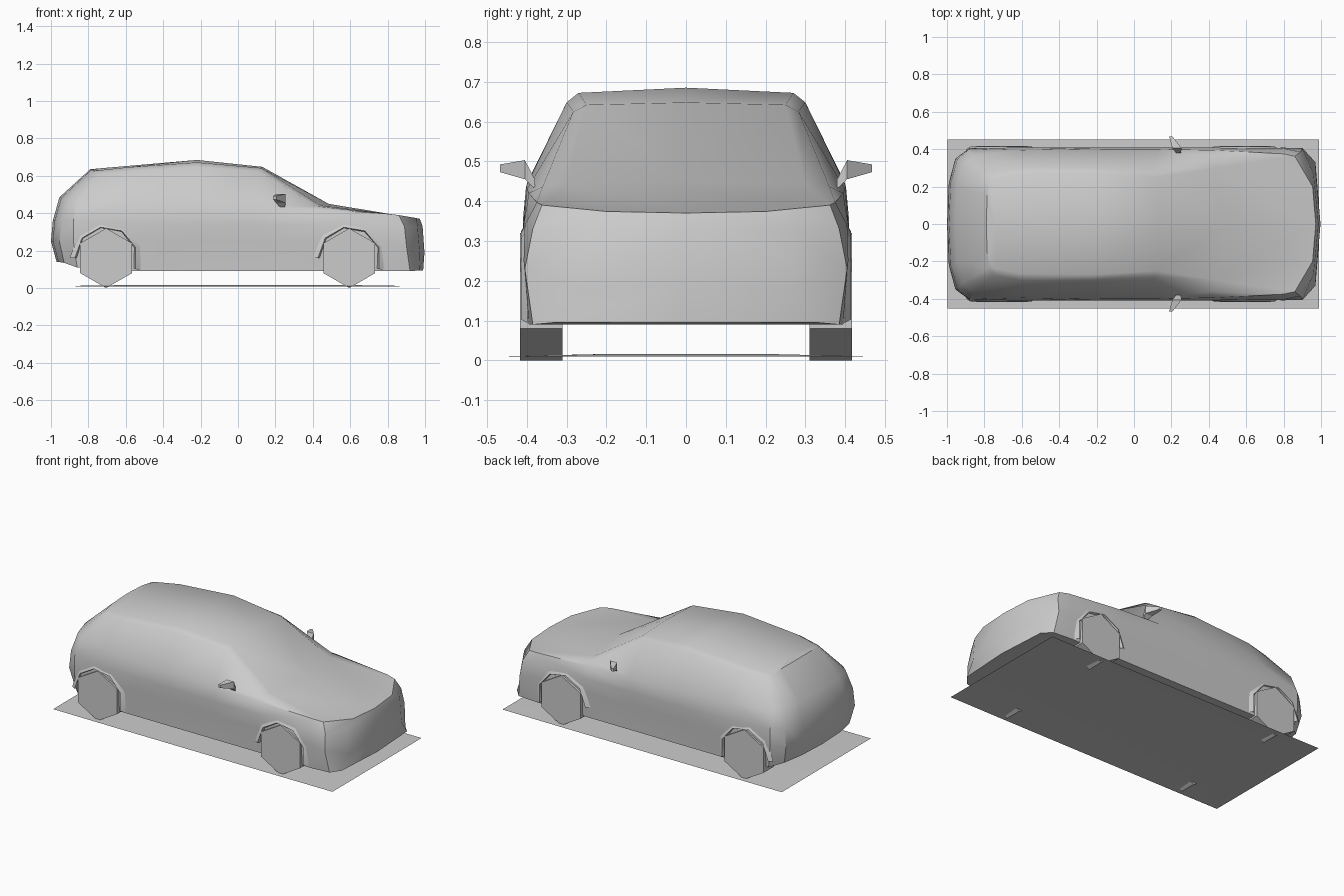
import bpy
import bmesh
from math import sin, cos, radians

cube = bpy.data.objects.get("Cube")
if cube:
    bpy.data.objects.remove(cube, do_unlink=True)

grey = bpy.data.materials.new("plain grey")
grey.use_nodes = True
COLOUR = (0.6, 0.6, 0.6, 1)
grey.diffuse_color = COLOUR
grey.node_tree.nodes["Principled BSDF"].inputs["Base Color"].default_value = COLOUR


def finish(bm, name, smooth_angle=None):
    """Weld, orient and link a mesh as a named object."""
    bmesh.ops.remove_doubles(bm, verts=bm.verts, dist=0.0005)
    bmesh.ops.recalc_face_normals(bm, faces=bm.faces)
    mesh = bpy.data.meshes.new(name)
    bm.to_mesh(mesh)
    bm.free()
    mesh.materials.append(grey)
    obj = bpy.data.objects.new(name, mesh)
    bpy.context.collection.objects.link(obj)
    if smooth_angle:
        bpy.ops.object.select_all(action="DESELECT")
        obj.select_set(True)
        bpy.context.view_layer.objects.active = obj
        bpy.ops.object.shade_smooth_by_angle(angle=radians(smooth_angle))
    return obj


def add_face(bm, points, side=1):
    """Add one polygon, optionally reflected across the centre plane."""
    bm.faces.new([bm.verts.new((x, y * side, z)) for x, y, z in points])


def strip(bm, lower, upper, side=1, closed=False):
    """Bridge two point rows with quads, using triangles where they meet."""
    count = len(lower)
    for i in range(count if closed else count - 1):
        j = (i + 1) % count
        corners = []
        for point in (lower[i], lower[j], upper[j], upper[i]):
            if point not in corners:
                corners.append(point)
        if len(corners) > 2:
            add_face(bm, corners, side)


# Body rows run from the tail centre, along one side, to the nose centre
sill = [(-.97, 0, .14), (-.96, .2, .14), (-.93, .33, .135), (-.86, .39, .11),
        (-.6, .395, .09), (-.22, .395, .09), (.12, .395, .09), (.42, .395, .09),
        (.8, .395, .09), (.92, .385, .09), (.97, .33, .095), (.99, 0, .095)]
middle = [(-1, 0, .25), (-.99, .22, .25), (-.955, .35, .25), (-.88, .405, .25),
          (-.6, .402, .25), (-.22, .4, .25), (.12, .4, .25), (.42, .4, .25),
          (.8, .408, .25), (.9, .405, .23), (.973, .27, .18), (.997, 0, .19)]
shoulder = [(-.99, 0, .36), (-.98, .22, .36), (-.945, .345, .36), (-.88, .402, .36),
            (-.6, .41, .35), (-.22, .408, .34), (.12, .408, .34), (.42, .408, .34),
            (.8, .405, .34), (.89, .385, .33), (.96, .27, .33), (.987, 0, .33)]
belt = [(-.955, 0, .485), (-.945, .2, .482), (-.915, .315, .475), (-.86, .37, .466),
        (-.6, .395, .455), (-.22, .402, .437), (.12, .4, .43), (.42, .395, .42),
        (.8, .375, .397), (.86, .362, .39), (.955, .2, .374), (.972, 0, .37)]

# Roof edge, roof shoulder and centre line complete the upper shell
roof_edge = [(-.79, 0, .635), (-.785, .15, .632), (-.775, .23, .624), (-.745, .275, .61),
             (-.6, .302, .622), (-.22, .3, .648), (.11, .283, .625), (.42, .36, .437)]
roof_inner = roof_edge[:3] + [(-.74, .24, .63), (-.6, .265, .645), (-.22, .27, .672),
                              (.125, .25, .642), (.44, .3, .442)]
centre = [(-.74, 0, .64), (-.6, 0, .652), (-.22, 0, .685), (.13, 0, .648), (.485, 0, .45)]

bm = bmesh.new()
for side in (1, -1):
    for lower, upper in ((sill, middle), (middle, shoulder), (shoulder, belt)):
        strip(bm, lower, upper, side)
    strip(bm, belt[:8], roof_edge, side)
    strip(bm, roof_edge, roof_inner, side)
    strip(bm, roof_inner[3:], centre, side)
    # Rear lip of the roof
    add_face(bm, roof_inner[:4] + centre[:1], side)
    # Bonnet and scuttle
    scuttle, cowl = roof_edge[7], roof_inner[7]
    add_face(bm, [belt[7], belt[8], scuttle], side)
    add_face(bm, [scuttle, belt[8], belt[9], cowl], side)
    add_face(bm, [cowl, belt[9], belt[10]], side)
    add_face(bm, [cowl, belt[10], belt[11], centre[4]], side)
    # Floor
    floor = [(x, 0, z) for x, y, z in sill[1:-1]]
    strip(bm, sill, sill[:1] + floor + sill[-1:], side)
finish(bm, "car_body", 32)


def ring(x, y, z, radius, start, step, count):
    """Points of a circular arc lying in a plane of constant y."""
    angles = [radians(start + step * i) for i in range(count)]
    return [(x + radius * cos(a), y, z + radius * sin(a)) for a in angles]


AXLES = {"front": .595, "rear": -.705}
HUB = .16
for end, x in AXLES.items():
    for label, side in (("far", 1), ("near", -1)):
        # Six-sided wheel
        bm = bmesh.new()
        inner = ring(x, .31, HUB, HUB, 30, 60, 6)
        outer = ring(x, .417, HUB, HUB, 30, 60, 6)
        strip(bm, inner, outer, side, closed=True)
        add_face(bm, inner, side)
        add_face(bm, outer, side)
        finish(bm, f"{end}_wheel_{label}")

        # Flared arch around the wheel
        bm = bmesh.new()
        base = ring(x, .398, HUB, .195, -20, 40, 6)
        lip = ring(x, .414, HUB, .168, -20, 40, 6)
        well = ring(x, .39, HUB, .155, -20, 40, 6)
        strip(bm, base, lip, side)
        strip(bm, lip, well, side)
        finish(bm, f"{end}_arch_{label}", 40)


def section(y, x0, x1, z0, z1):
    """Rectangular slice of a door mirror."""
    return [(x0, y, z0), (x1, y, z0), (x1, y, z1), (x0, y, z1)]


# Door mirrors
for label, side in (("far", 1), ("near", -1)):
    bm = bmesh.new()
    slices = [section(.38, .225, .25, .43, .455),
              section(.405, .205, .255, .455, .503),
              section(.468, .188, .205, .473, .492)]
    for a, b in zip(slices, slices[1:]):
        strip(bm, a, b, side, closed=True)
    add_face(bm, slices[0], side)
    add_face(bm, slices[-1], side)
    finish(bm, f"door_mirror_{label}")

# Ground plate, very slightly crowned along the middle
bm = bmesh.new()
rows = [[(x, y, z if abs(x) < .9 else .01) for x in (-.997, -.6, .6, .988)]
        for y, z in ((-.452, .009), (-.2, .016), (.2, .016), (.452, .009))]
for a, b in zip(rows, rows[1:]):
    strip(bm, a, b)
finish(bm, "ground_plate", 30)
